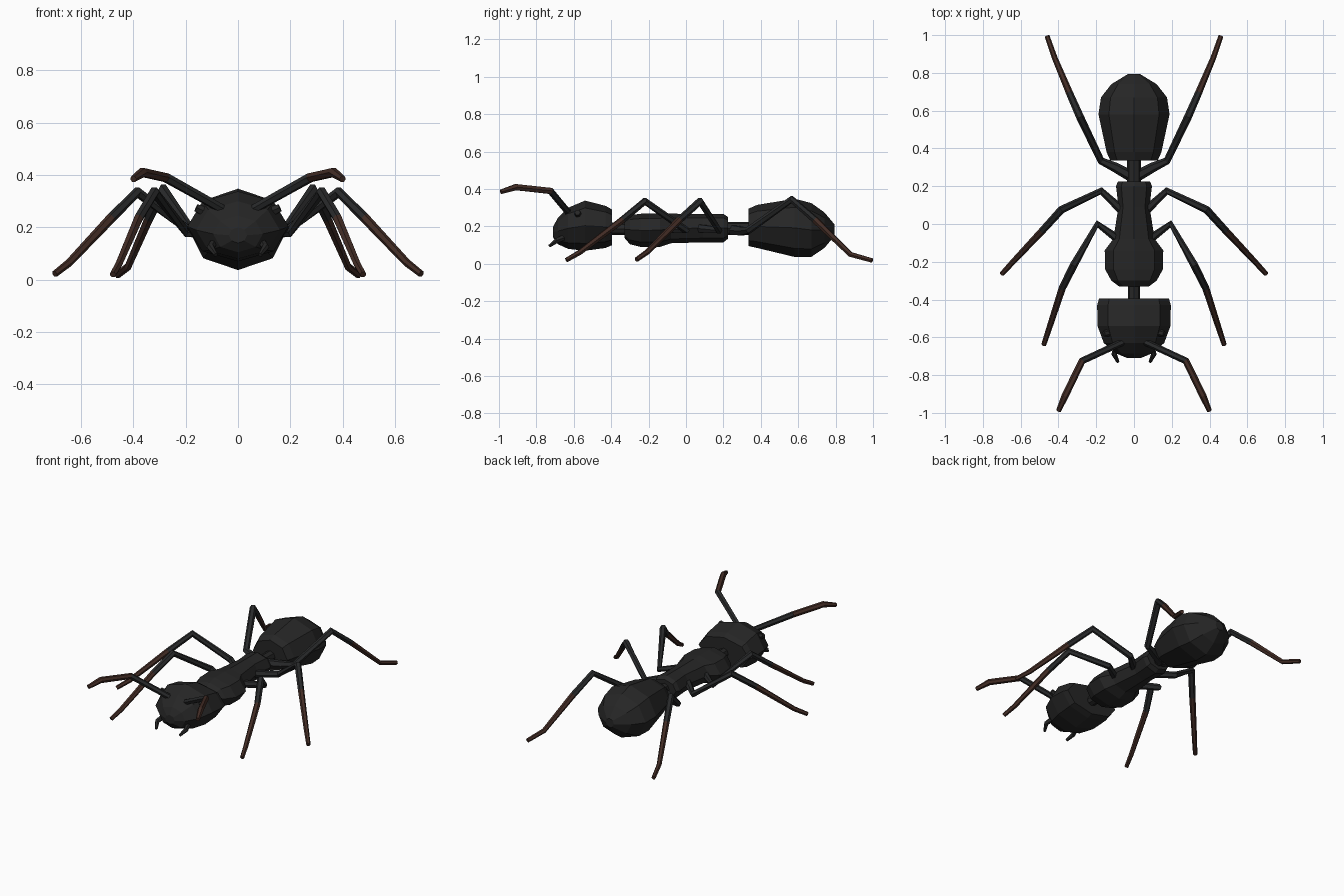
import bpy, bmesh, math
from mathutils import Vector


def material(name, rgb):
    m = bpy.data.materials.new(name)
    m.diffuse_color = (*rgb, 1)
    return m


BLACK = material("body_black", (0.019, 0.019, 0.019))
GREY = material("leg_charcoal", (0.021, 0.022, 0.023))
BROWN = material("limb_brown", (0.055, 0.025, 0.018))


def skin(name, rings, mats, mirror=False, brown_from=99):
    """Bridge equal vertex rings, cap both ends; segments past brown_from use slot 1."""
    bm = bmesh.new()
    loops = [[bm.verts.new(p) for p in ring] for ring in rings]
    n = len(loops[0])
    for s, (a, b) in enumerate(zip(loops, loops[1:])):
        for i in range(n):
            f = bm.faces.new((a[i], a[(i + 1) % n], b[(i + 1) % n], b[i]))
            f.material_index = int(s >= brown_from)
    bm.faces.new(loops[0])
    bm.faces.new(loops[-1]).material_index = int(len(loops) - 2 >= brown_from)
    bmesh.ops.recalc_face_normals(bm, faces=bm.faces)
    me = bpy.data.meshes.new(name)
    bm.to_mesh(me)
    bm.free()
    for m in mats:
        me.materials.append(m)
    ob = bpy.data.objects.new(name, me)
    bpy.context.collection.objects.link(ob)
    if mirror:
        ob.modifiers.new("mirror", 'MIRROR').use_mirror_merge = False
    return ob


def body(name, stations, n=8):
    """Loft along y; each station is (y, half width, top z, bottom z)."""
    rings = []
    for y, w, top, bot in stations:
        c, h = (top + bot) / 2, (top - bot) / 2
        rings.append([(w * math.cos(2 * math.pi * i / n), y,
                       c + h * math.sin(2 * math.pi * i / n)) for i in range(n)])
    return skin(name, rings, [BLACK])


def limb(name, path, brown_from=99, n=6, mats=(GREY, BROWN)):
    """Mirrored tapering tube; each path point is (x, y, z, radius)."""
    pts = [Vector(p[:3]) for p in path]
    rings = []
    for i, p in enumerate(pts):
        d1 = (p - pts[max(i - 1, 0)]).normalized()
        d2 = (pts[min(i + 1, len(pts) - 1)] - p).normalized()
        d = (d1 + d2).normalized()
        side = d.cross(Vector((0, 0, 1))).normalized()
        up = side.cross(d)
        rings.append([p + path[i][3] * (side * math.cos(2 * math.pi * k / n)
                                        + up * math.sin(2 * math.pi * k / n))
                      for k in range(n)])
    return skin(name, rings, list(mats), True, brown_from)


# Body sections
body("head", [(-0.395, 0.185, 0.29, 0.10), (-0.43, 0.195, 0.31, 0.085),
              (-0.54, 0.193, 0.338, 0.07), (-0.63, 0.16, 0.30, 0.08),
              (-0.685, 0.095, 0.245, 0.105), (-0.71, 0.035, 0.20, 0.14)])
body("neck", [(-0.42, 0.032, 0.22, 0.155), (-0.30, 0.032, 0.22, 0.155)])
body("thorax", [(-0.33, 0.08, 0.23, 0.14), (-0.30, 0.12, 0.26, 0.105),
                (-0.24, 0.153, 0.268, 0.09), (-0.14, 0.155, 0.27, 0.09),
                (-0.08, 0.11, 0.268, 0.11), (0.09, 0.082, 0.267, 0.115),
                (0.20, 0.095, 0.267, 0.115), (0.225, 0.085, 0.25, 0.135)])
body("petiole", [(0.20, 0.036, 0.225, 0.155), (0.37, 0.036, 0.225, 0.155)])
body("abdomen", [(0.335, 0.125, 0.295, 0.095), (0.38, 0.145, 0.315, 0.085),
                 (0.58, 0.188, 0.348, 0.037), (0.67, 0.175, 0.325, 0.037),
                 (0.74, 0.12, 0.275, 0.085), (0.795, 0.03, 0.21, 0.15)])

# Legs: coxa, femur, then brown shin and foot
limb("front_legs", [(0.07, -0.09, 0.19, 0.024), (0.195, 0.0, 0.18, 0.02),
                    (0.32, -0.22, 0.335, 0.021), (0.38, -0.34, 0.235, 0.019),
                    (0.455, -0.57, 0.06, 0.015), (0.478, -0.64, 0.02, 0.013)], 3)
limb("middle_legs", [(0.06, 0.07, 0.19, 0.024), (0.175, 0.175, 0.18, 0.02),
                     (0.385, 0.075, 0.335, 0.021), (0.485, -0.035, 0.235, 0.019),
                     (0.645, -0.205, 0.065, 0.015), (0.70, -0.265, 0.022, 0.013)], 3)
limb("rear_legs", [(0.01, 0.25, 0.18, 0.03), (0.10, 0.30, 0.175, 0.026),
                   (0.175, 0.335, 0.18, 0.02), (0.285, 0.565, 0.345, 0.021),
                   (0.34, 0.69, 0.235, 0.019), (0.42, 0.88, 0.05, 0.015),
                   (0.46, 0.995, 0.018, 0.013)], 4)

# Antennae and mandibles
limb("antennae", [(0.06, -0.625, 0.27, 0.018), (0.275, -0.725, 0.39, 0.019),
                  (0.365, -0.91, 0.41, 0.019), (0.40, -0.99, 0.385, 0.013)], 1)
limb("mandibles", [(0.085, -0.63, 0.15, 0.018), (0.105, -0.69, 0.125, 0.015),
                   (0.085, -0.73, 0.095, 0.008)], mats=(BLACK,))

# Eyes: small flat studs on the upper sides of the head
limb("eyes", [(0.125, -0.575, 0.26, 0.022), (0.16, -0.58, 0.275, 0.016)], mats=(BLACK,))
